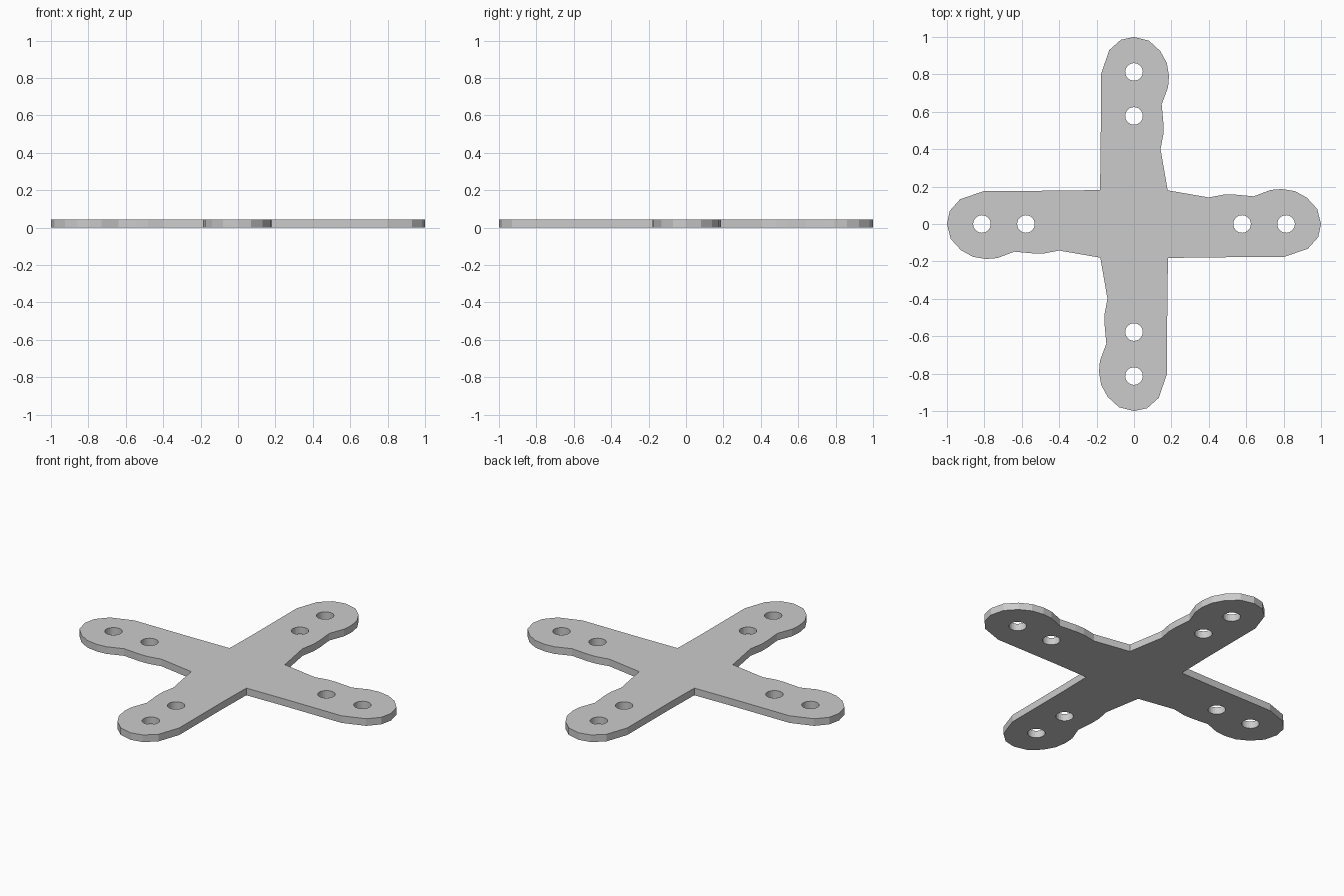
import bpy, bmesh, math

if "Cube" in bpy.data.objects:
    bpy.data.objects.remove(bpy.data.objects["Cube"])

THICK = 0.042
HOLE_R = 0.047
HOLE_SIDES = 24

# Right-hand arm outline, from straight-side inner corner round the tip to wavy-side inner corner
arm = [(0.182, -0.182), (0.40, -0.178), (0.80, -0.177), (0.93, -0.132), (0.985, -0.07),
       (1.0, 0.0), (0.98, 0.08), (0.925, 0.14), (0.86, 0.176), (0.79, 0.187), (0.73, 0.182),
       (0.64, 0.148), (0.54, 0.157), (0.48, 0.157), (0.40, 0.142)]
corner = [(0.18, 0.18)]

# Mirror across the diagonal for the back arm, then half-turn for the other two
half = arm + corner + [(y, x) for x, y in reversed(arm)]
half = half[:-1]                       # shared inner corner comes from the half-turn copy
outline = half + [(-0.182, 0.182)] + [(-x, -y) for x, y in half[1:]]


def circle(cx, cy):
    return [(cx + HOLE_R * math.cos(2 * math.pi * i / HOLE_SIDES),
             cy + HOLE_R * math.sin(2 * math.pi * i / HOLE_SIDES)) for i in range(HOLE_SIDES)]


def add_loop(bm, pts):
    vs = [bm.verts.new((x, y, 0)) for x, y in pts]
    return [bm.edges.new((vs[i], vs[(i + 1) % len(vs)])) for i in range(len(vs))]


# Flat cross with two screw holes per arm
bm = bmesh.new()
edges = add_loop(bm, outline)
for d in (0.578, 0.813):
    for sx, sy in ((1, 0), (-1, 0), (0, 1), (0, -1)):
        edges += add_loop(bm, circle(d * sx, d * sy))
bmesh.ops.triangle_fill(bm, edges=edges, use_beauty=True, normal=(0, 0, 1))

# Thicken into a plate
ext = bmesh.ops.extrude_face_region(bm, geom=bm.faces[:], use_keep_orig=True)
top = [g for g in ext["geom"] if isinstance(g, bmesh.types.BMVert)]
bmesh.ops.translate(bm, verts=top, vec=(0, 0, THICK))
bmesh.ops.recalc_face_normals(bm, faces=bm.faces[:])
bmesh.ops.dissolve_limit(bm, angle_limit=0.001, verts=[], edges=bm.edges[:])

mesh = bpy.data.meshes.new("cross_plate")
bm.to_mesh(mesh)
bm.free()
plate = bpy.data.objects.new("cross_plate", mesh)
bpy.context.collection.objects.link(plate)
